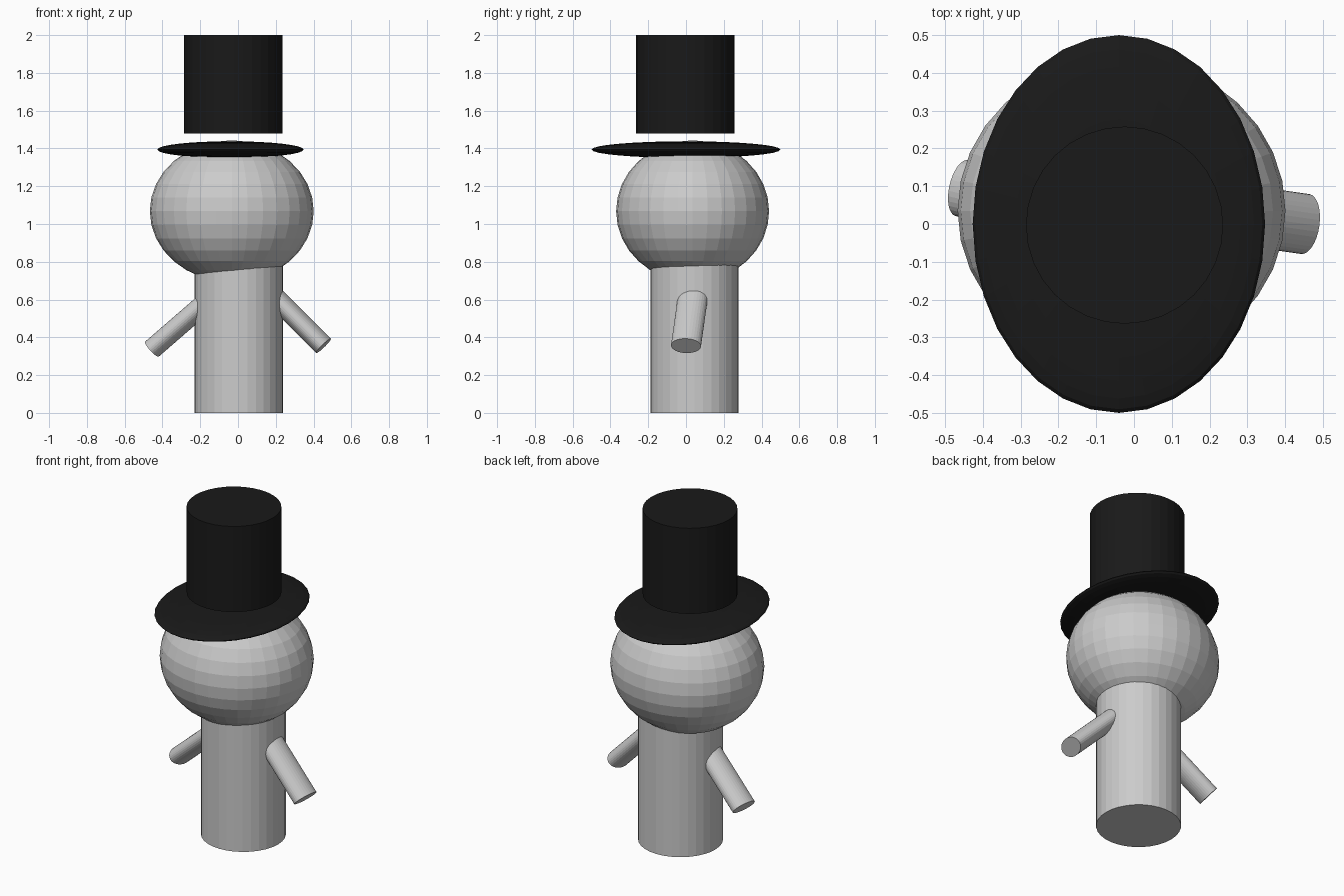
import bpy
from mathutils import Vector, Matrix

if "Cube" in bpy.data.objects:
    bpy.data.objects.remove(bpy.data.objects["Cube"])

black = bpy.data.materials.new("hat_black")
black.diffuse_color = (0.01, 0.01, 0.01, 1)
black.use_nodes = True
black.node_tree.nodes["Principled BSDF"].inputs["Base Color"].default_value = black.diffuse_color


def finish(name, mat=None):
    ob = bpy.context.object
    ob.name = name
    if mat:
        ob.data.materials.append(mat)
    return ob


def cylinder(name, x, y, z0, z1, r, mat=None):
    bpy.ops.mesh.primitive_cylinder_add(vertices=32, radius=r, depth=z1 - z0,
                                        location=(x, y, (z0 + z1) / 2))
    return finish(name, mat)


def ellipsoid(name, loc, radii, mat=None):
    bpy.ops.mesh.primitive_uv_sphere_add(segments=32, ring_count=16, radius=1, location=loc)
    bpy.context.object.scale = radii
    return finish(name, mat)


def arm(name, end, direction, length, thin, wide):
    """Oval cylinder whose outer cap is centred on end; the wide axis is horizontal."""
    d = Vector(direction).normalized()
    side = Vector((0, 0, 1)).cross(d).normalized()
    rot = Matrix((d.cross(side) * -1, side * -1, d)).transposed()
    if rot.determinant() < 0:
        rot.col[0] = -rot.col[0]
    bpy.ops.mesh.primitive_cylinder_add(vertices=32, radius=1, depth=1)
    ob = finish(name)
    ob.matrix_world = (Matrix.Translation(Vector(end) - d * length / 2)
                       @ rot.to_4x4() @ Matrix.Diagonal((thin, wide, length, 1)))


# Body and head
cylinder("body", 0.005, 0.045, 0, 0.9, 0.234)
ellipsoid("head", (-0.033, 0.035, 1.068), (0.434, 0.405, 0.375))

# Arms
arm("right_arm", (0.453, 0.0, 0.355), (0.71, -0.1, -0.71), 0.5, 0.054, 0.08)
arm("left_arm", (-0.455, 0.095, 0.338), (-0.75, 0.17, -0.65), 0.5, 0.053, 0.076)

# Hat: wide lens-shaped brim and floating crown
ellipsoid("hat_brim", (-0.04, 0, 1.394), (0.387, 0.5, 0.044), black)
cylinder("hat_crown", -0.025, -0.003, 1.48, 2.0, 0.261, black)
